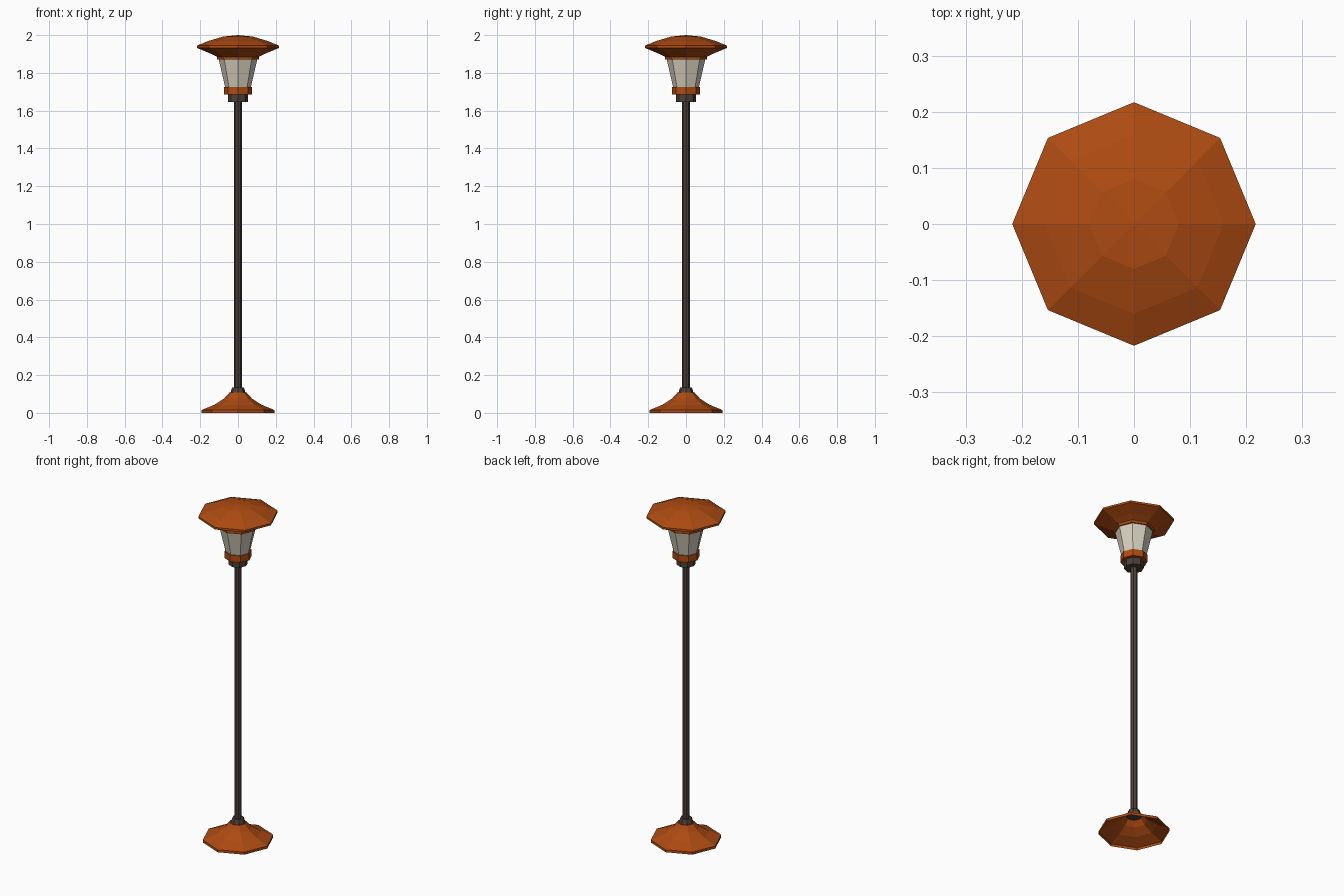
import bpy
import bmesh
from math import cos, sin, tau

if "Cube" in bpy.data.objects:
    bpy.data.objects.remove(bpy.data.objects["Cube"], do_unlink=True)

SIDES = 8


def make_material(name, colour):
    mat = bpy.data.materials.new(name)
    mat.use_nodes = True
    rgba = (*colour, 1)
    mat.diffuse_color = rgba
    mat.node_tree.nodes["Principled BSDF"].inputs["Base Color"].default_value = rgba
    return mat


def lathe(name, profile, mat):
    """Spin a (radius, height) profile into a flat-faced octagonal part."""
    bm = bmesh.new()
    rings = []
    for radius, z in profile:
        if radius == 0:
            rings.append([bm.verts.new((0, 0, z))] * SIDES)
        else:
            rings.append([bm.verts.new((radius * cos(tau * i / SIDES),
                                        radius * sin(tau * i / SIDES), z))
                          for i in range(SIDES)])
    for low, high in zip(rings, rings[1:]):
        for i in range(SIDES):
            j = (i + 1) % SIDES
            corners = (low[i], low[j], high[j], high[i])
            bm.faces.new(list(dict.fromkeys(corners)))
    mesh = bpy.data.meshes.new(name)
    bm.to_mesh(mesh)
    bm.free()
    mesh.materials.append(mat)
    obj = bpy.data.objects.new(name, mesh)
    bpy.context.collection.objects.link(obj)
    return obj


copper = make_material("copper orange", (0.42, 0.07, 0.006))
iron = make_material("dark brown iron", (0.075, 0.052, 0.04))
glass = make_material("warm frosted glass", (0.68, 0.63, 0.51))

# Flared foot, hollow underneath
lathe("foot", [(0.193, 0), (0.193, 0.015), (0.125, 0.043), (0.075, 0.075),
               (0.046, 0.107), (0, 0.107)], copper)

# Pole and its two sockets
lathe("foot_collar", [(0, 0.1), (0.042, 0.1), (0.031, 0.135), (0, 0.135)], iron)
lathe("pole", [(0, 0.11), (0.02, 0.11), (0.02, 1.66), (0, 1.66)], iron)
lathe("lamp_socket", [(0, 1.645), (0.053, 1.645), (0.053, 1.69), (0, 1.69)], iron)

# Lantern
lathe("lamp_collar", [(0, 1.685), (0.074, 1.685), (0.074, 1.725), (0, 1.725)], copper)
lathe("lamp_glass", [(0, 1.72), (0.067, 1.72), (0.103, 1.875), (0, 1.875)], glass)

# Wide roof with a thin rim and a flared underside
lathe("roof", [(0, 1.87), (0.11, 1.87), (0.11, 1.885), (0.145, 1.902),
               (0.217, 1.932), (0.217, 1.944), (0.16, 1.968), (0.08, 1.992),
               (0, 2.0)], copper)
